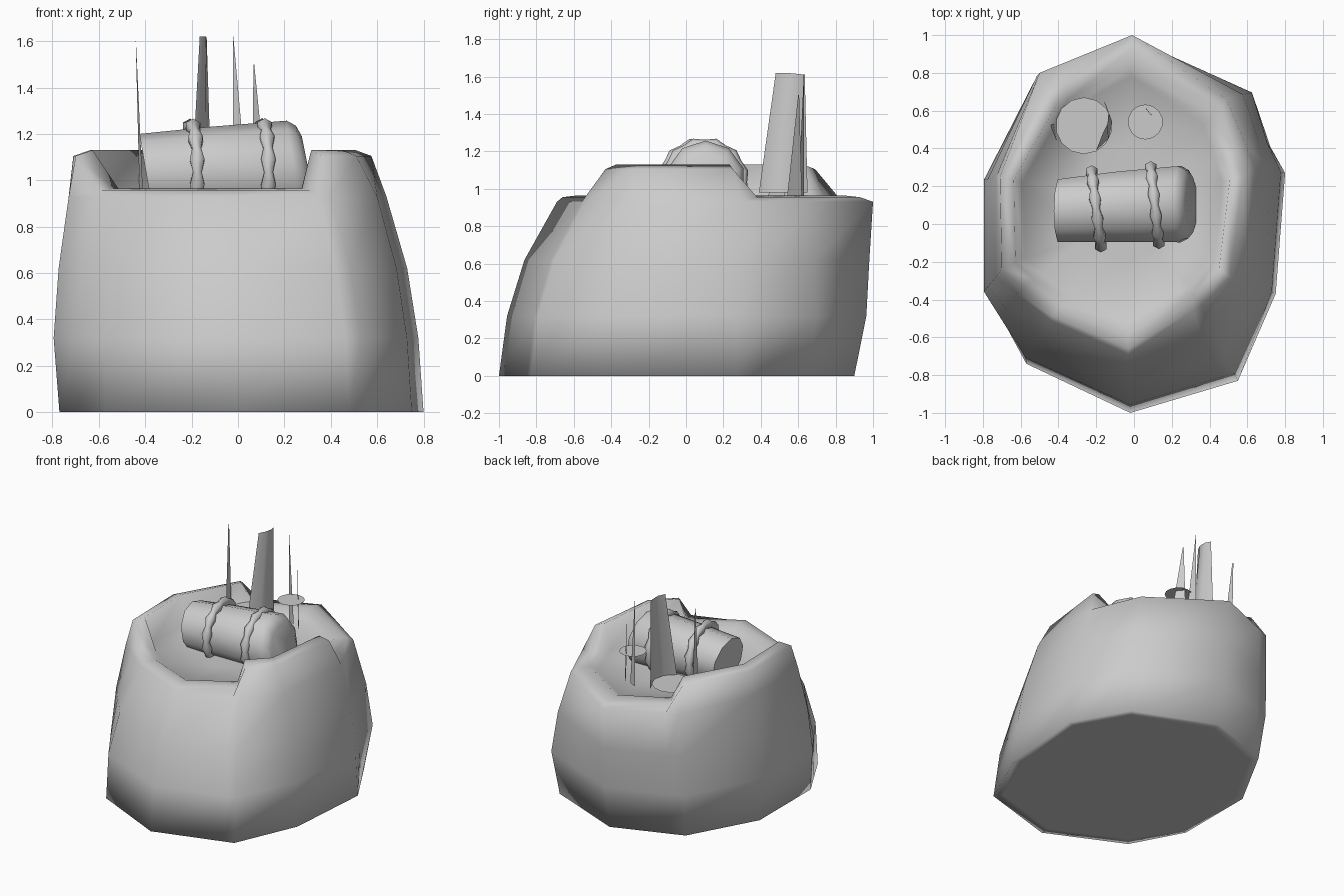
import bpy, bmesh, math
from mathutils import Vector

if "Cube" in bpy.data.objects:
    bpy.data.objects.remove(bpy.data.objects["Cube"])


def finish(name, bm, angle=40):
    bmesh.ops.recalc_face_normals(bm, faces=bm.faces)
    me = bpy.data.meshes.new(name)
    bm.to_mesh(me)
    bm.free()
    ob = bpy.data.objects.new(name, me)
    bpy.context.collection.objects.link(ob)
    bpy.ops.object.select_all(action='DESELECT')
    ob.select_set(True)
    bpy.context.view_layer.objects.active = ob
    bpy.ops.object.shade_smooth_by_angle(angle=math.radians(angle))
    return ob


def loft(name, rings, cap_start=True, cap_end=True, angle=40):
    bm = bmesh.new()
    loops = [[bm.verts.new(p) for p in r] for r in rings]
    n = len(rings[0])
    for a, b in zip(loops, loops[1:]):
        for i in range(n):
            j = (i + 1) % n
            bm.faces.new((a[i], a[j], b[j], b[i]))
    if cap_start:
        bm.faces.new(loops[0])
    if cap_end:
        bm.faces.new(loops[-1])
    return finish(name, bm, angle)


# Ten-sided rock: outlines run from the front point counterclockwise
base = [(-.02, -1), (.55, -.83), (.75, -.37), (.8, .27), (.58, .66),
        (0, .9), (-.5, .72), (-.77, .23), (-.77, -.37), (-.57, -.74)]
shoulder = [(-.03, -.69), (.4, -.54), (.6, -.3), (.64, .3), (.49, .66),
            (-.01, 1), (-.5, .8), (-.73, .25), (-.73, -.28), (-.44, -.51)]
rim = [(-.03, -.66), (.36, -.43), (.51, -.28), (.575, .25), (.46, .62),
       (-.01, .93), (-.46, .69), (-.71, .25), (-.70, -.24), (-.43, -.49)]
# Extra points on some sides, so that the raised walls end steeply
splits = {0: .88, 3: .35, 5: .82, 8: .4}
raised = {2, 3, 4, 9, 10, 11}


def split(points):
    out = []
    for i, p in enumerate(points):
        out.append(p)
        if i in splits:
            q, t = points[(i + 1) % 10], splits[i]
            out.append((p[0] + (q[0] - p[0]) * t, p[1] + (q[1] - p[1]) * t))
    return out


base, shoulder, rim = split(base), split(shoulder), split(rim)


def outline(z, t, bulge, scale=1):
    pts = []
    for (ax, ay), (bx, by) in zip(base, shoulder):
        x, y = ax + (bx - ax) * t, ay + (by - ay) * t
        grow_x = .04 if x < -.1 else .1 if y > .5 else 0
        grow_y = .055 if y > .3 else 0
        pts.append((scale * x * (1 + grow_x * bulge),
                    scale * y * (1 + grow_y * bulge), z))
    return pts


def inset(scale, z_low, z_high):
    return [(-.04 + (x + .04) * scale, .1 + (y - .1) * scale,
             z_high if i in raised else z_low) for i, (x, y) in enumerate(rim)]


loft("rock_body", [outline(0, 0, 0, .93), outline(0, 0, 0), outline(.32, .14, 1),
                   outline(.62, .44, .7), outline(.93, 1, 0), inset(1, .955, 1.105),
                   inset(.89, .965, 1.13), inset(.82, .93, .94),
                   inset(.4, .915, .915)], angle=180)


# Bottle-shaped barrel lying on its side
def barrel_ring(x, y, z, r, n=10):
    return [(x - .03 * math.sin(a), y + r * math.cos(a), z + r * math.sin(a))
            for a in (math.tau * (i + .5) / n for i in range(n))]


loft("barrel", [barrel_ring(-.395, .07, 1.025, .175), barrel_ring(-.1, .09, 1.035, .195),
                barrel_ring(.24, .105, 1.045, .212), barrel_ring(.28, .105, 1.045, .19),
                barrel_ring(.305, .10, 1.04, .15)])


# Lumpy ropes wrapped round the barrel
def rope(name, x, y, z, r, lean):
    bm = bmesh.new()
    n, m = 24, 6
    loops = []
    for i in range(n):
        a = math.tau * i / n
        tube = .036 if i % 2 else .022
        loop = []
        for j in range(m):
            b = math.tau * j / m
            rr = r + tube * math.cos(b)
            loop.append(bm.verts.new((x - lean * math.cos(a) + tube * math.sin(b),
                                      y + rr * math.cos(a), z + rr * math.sin(a))))
        loops.append(loop)
    for i in range(n):
        p, q = loops[i], loops[(i + 1) % n]
        for j in range(m):
            k = (j + 1) % m
            bm.faces.new((p[j], p[k], q[k], q[j]))
    finish(name, bm, 60)


rope("rope_left", -.20, .08, 1.035, .203, .025)
rope("rope_right", .11, .10, 1.035, .205, .022)


# Thin round plates behind the barrel
def plate(name, x, y, z, r):
    bm = bmesh.new()
    bmesh.ops.create_circle(bm, cap_ends=True, segments=14, radius=r)
    bmesh.ops.translate(bm, verts=bm.verts, vec=Vector((x, y, z)))
    finish(name, bm)


plate("large_plate", -.265, .52, .995, .15)
plate("small_plate", .06, .54, 1.16, .093)


# Upright shards: a strip between a bottom edge and a top edge
def shard(name, bottom, top):
    bm = bmesh.new()
    lo = [bm.verts.new(p) for p in bottom]
    hi = [bm.verts.new(p) for p in top]
    for i in range(len(lo) - 1):
        bm.faces.new((lo[i], lo[i + 1], hi[i + 1], hi[i]))
    finish(name, bm, 60)


shard("wide_shard",
      [(-.2, .39, .98), (-.135, .45, .98), (-.115, .54, .98), (-.16, .65, .98)],
      [(-.165, .48, 1.62), (-.14, .53, 1.62), (-.135, .59, 1.615), (-.15, .635, 1.61)])
shard("left_spike", [(-.41, .44, .95), (-.425, .53, .95)],
      [(-.44, .515, 1.6), (-.441, .525, 1.6)])
shard("middle_spike", [(-.02, .63, .95), (.04, .6, .95)],
      [(-.022, .632, 1.62), (-.02, .63, 1.62)])
shard("right_spike", [(.06, .62, .95), (.125, .54, .95)],
      [(.067, .605, 1.5), (.07, .6, 1.5)])
